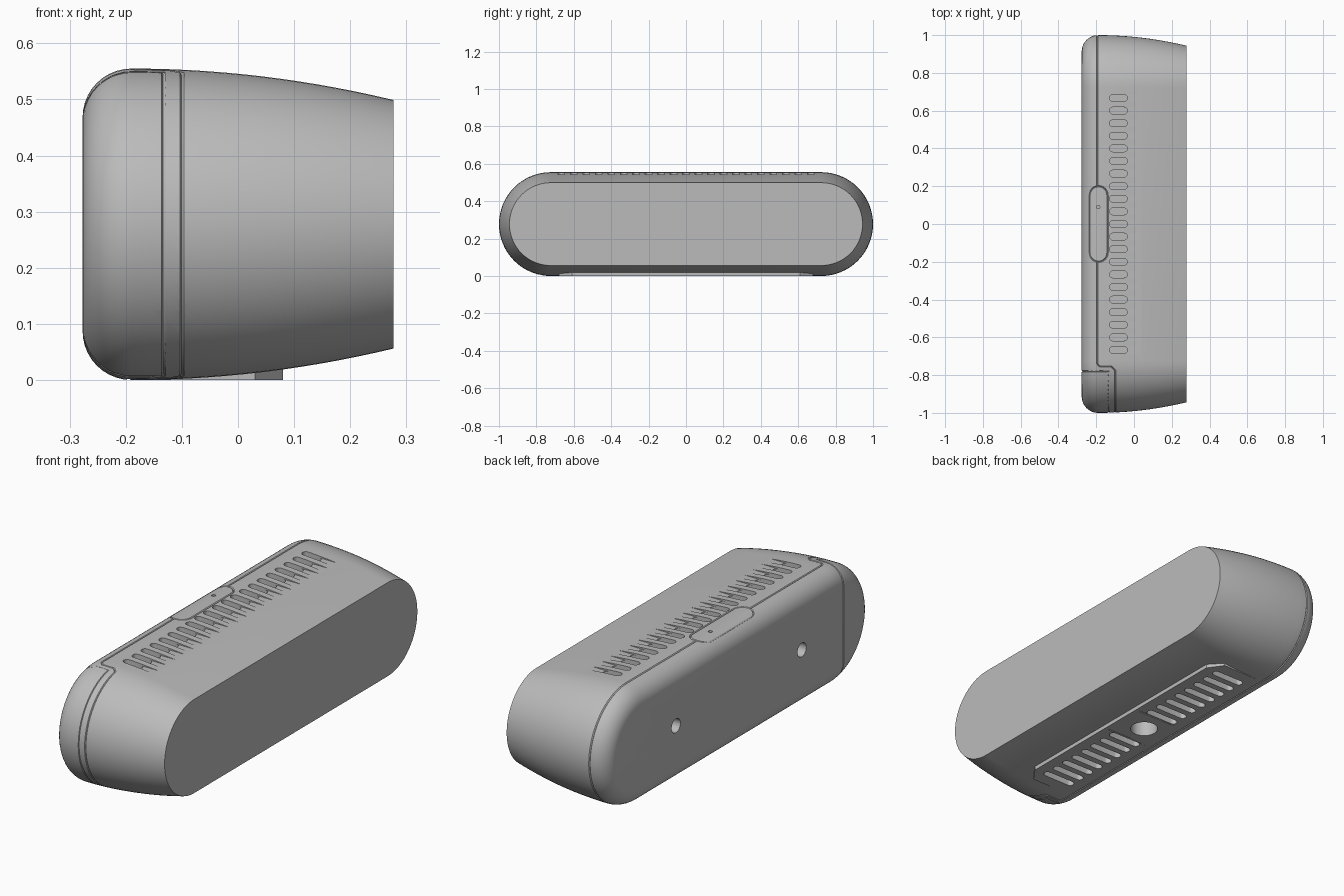
import bpy, bmesh, math
from mathutils import Vector

if "Cube" in bpy.data.objects:
    bpy.data.objects.remove(bpy.data.objects["Cube"], do_unlink=True)

R = 0.2775          # half height of the body
FLAT = 1 - R        # half length of the straight run
BACK, FRONT, SHOULDER = -0.277, 0.277, -0.19
ROUND = SHOULDER - BACK

grey = bpy.data.materials.new("light grey plastic")
grey.use_nodes = True
colour = (0.5, 0.5, 0.5, 1)
grey.diffuse_color = colour
grey.node_tree.nodes["Principled BSDF"].inputs["Base Color"].default_value = colour


def radius(x):
    """End radius of the capsule section at depth x."""
    if x < SHOULDER:
        return R - ROUND + math.sqrt(max(0, ROUND ** 2 - (SHOULDER - x) ** 2))
    return R - 0.056 * ((x - SHOULDER) / (FRONT - SHOULDER)) ** 2


def skin(x, y, side=1):
    """Point on the top (1) or bottom (-1) of the skin."""
    r, d = radius(x), max(0, abs(y) - FLAT)
    return Vector((x, y, R + side * math.sqrt(max(0, r * r - d * d))))


def arc(x, end, n=32, start=0.0):
    """Points round one capsule end, top to bottom."""
    r = radius(x)
    angles = [start + (math.pi - 2 * start) * i / n for i in range(n + 1)]
    return [Vector((x, end * (FLAT + r * math.sin(a)), R + r * math.cos(a))) for a in angles]


def make(name, bm):
    bmesh.ops.recalc_face_normals(bm, faces=bm.faces)
    mesh = bpy.data.meshes.new(name)
    bm.to_mesh(mesh)
    bm.free()
    mesh.materials.append(grey)
    ob = bpy.data.objects.new(name, mesh)
    bpy.context.collection.objects.link(ob)
    return ob


def prism(bm, outline, offset):
    """Closed solid from a planar outline pushed along offset."""
    low = [bm.verts.new(p) for p in outline]
    high = [bm.verts.new(Vector(p) + Vector(offset)) for p in outline]
    bm.faces.new(low)
    bm.faces.new(high)
    for i in range(len(low)):
        j = (i + 1) % len(low)
        bm.faces.new((low[i], low[j], high[j], high[i]))


def slot_outline(x0, x1, y, r, z, n=8):
    """Round-ended slot lying along x."""
    pts = []
    for cx, turn in ((x1 - r, -math.pi / 2), (x0 + r, math.pi / 2)):
        for i in range(n + 1):
            a = turn + math.pi * i / n
            pts.append((cx + r * math.cos(a), y + r * math.sin(a), z))
    return pts


def slots(name, x0, x1, ys, z, height):
    bm = bmesh.new()
    for y in ys:
        prism(bm, slot_outline(x0, x1, y, 0.018, z), (0, 0, height))
    return make(name, bm)


def hole(name, spots, r, axis, depth):
    bm = bmesh.new()
    for spot in spots:
        u = Vector((0, 1, 0))
        v = Vector(axis).cross(u)
        ring = [Vector(spot) + r * (u * math.cos(t) + v * math.sin(t))
                for t in (math.tau * i / 24 for i in range(24))]
        prism(bm, ring, Vector(axis) * depth)
    return make(name, bm)


def groove(name, pts, closed=True):
    """Thin tube along the skin, used to cut a seam."""
    curve = bpy.data.curves.new(name, "CURVE")
    curve.dimensions = "3D"
    curve.bevel_depth = 0.004
    curve.bevel_resolution = 0
    curve.use_fill_caps = True
    spline = curve.splines.new("POLY")
    spline.points.add(len(pts) - 1)
    for point, p in zip(spline.points, pts):
        point.co = (*p, 1)
    spline.use_cyclic_u = closed
    temp = bpy.data.objects.new(name, curve)
    bpy.context.collection.objects.link(temp)
    graph = bpy.context.evaluated_depsgraph_get()
    bm = bmesh.new()
    bm.from_mesh(bpy.data.meshes.new_from_object(temp.evaluated_get(graph)))
    bmesh.ops.remove_doubles(bm, verts=bm.verts, dist=1e-5)
    bpy.data.objects.remove(temp)
    return make(name, bm)


def cut(ob, cutter):
    bpy.context.view_layer.objects.active = ob
    mod = ob.modifiers.new("cut", "BOOLEAN")
    mod.operation, mod.solver, mod.object = "DIFFERENCE", "EXACT", cutter
    bpy.ops.object.modifier_apply(modifier=mod.name)


# Body: capsule sections lofted from the rounded back to the flat front
bm = bmesh.new()
depths = [SHOULDER - ROUND * math.cos(math.pi / 2 * i / 10) for i in range(10)]
depths += [SHOULDER + (FRONT - SHOULDER) * i / 14 for i in range(15)]
rings = []
for x in depths:
    loop = arc(x, 1) + arc(x, -1)[::-1]
    rings.append([bm.verts.new(p) for p in loop])
for a, b in zip(rings, rings[1:]):
    for i in range(len(a)):
        j = (i + 1) % len(a)
        bm.faces.new((a[i], a[j], b[j], b[i]))
bm.faces.new(rings[0])
bm.faces.new(rings[-1])
body = make("body", bm)

# Base pad: flat foot with chamfered front corners
bm = bmesh.new()
pad_half = [(-0.17, 0.68), (0.03, 0.68), (0.08, 0.61)]
outline = [(x, y, 0) for x, y in pad_half] + [(x, -y, 0) for x, y in pad_half[::-1]]
prism(bm, outline, (0, 0, 0.03))
pad = make("base_pad", bm)

# Main seam: round the shell from one end of the button to the other
SEAM, STEP = -0.195, -0.10
seam = [skin(SEAM, 0.2)] + arc(SEAM, 1) + [skin(SEAM, -0.74, -1), skin(-0.18, -0.755, -1),
        skin(-0.12, -0.755, -1), skin(STEP, -0.775, -1)]
seam += arc(STEP, -1, start=0.2)[::-1]
seam += [skin(STEP, -0.775), skin(-0.12, -0.755), skin(-0.18, -0.755),
         skin(SEAM, -0.74), skin(SEAM, -0.2)]

# End cover seam: over the back and round the near end
EDGE, COVER = -0.78, -0.133
xs = [-0.277, -0.272, -0.26, -0.245, -0.225, -0.20, -0.17, COVER]
cover = [skin(x, EDGE) for x in xs]
cover += arc(COVER, -1, start=0.22)
cover += [skin(x, EDGE, -1) for x in reversed(xs)]

# Button outline following the top skin
button = []
for end in (1, -1):
    for i in range(13):
        a = math.pi * i / 12 + (0 if end > 0 else math.pi)
        button.append(skin(-0.1875 + 0.0475 * math.cos(a), end * 0.1525 + 0.0475 * math.sin(a)))

PITCH = 0.0667
top_rows = [PITCH * (i - 10) for i in range(21)]
base_rows = [y for y in top_rows if 0.12 < abs(y) < 0.65]

cutters = [
    groove("main_seam_cutter", seam, False),
    groove("cover_seam_cutter", cover),
    groove("button_cutter", button),
    slots("vent_cutter", -0.13, 0.1, top_rows, 0.542, 0.1),
    slots("vent_pocket_cutter", -0.13, -0.035, top_rows, 0.525, 0.1),
    hole("microphone_cutter", [(-0.19, 0.09, 0.54)], 0.009, (0, 0, 1), 0.1),
    hole("wall_mount_cutter", [(-0.3, y, R) for y in (0.47, -0.47)], 0.033, (1, 0, 0), 0.08),
]
base_cutters = [
    slots("base_vent_cutter", -0.14, 0.03, base_rows, -0.05, 0.085),
    hole("tripod_cutter", [(-0.06, 0, -0.05)], 0.062, (0, 0, 1), 0.13),
]
for cutter in cutters + base_cutters:
    cut(body, cutter)
for cutter in base_cutters:
    cut(pad, cutter)
for cutter in cutters + base_cutters:
    bpy.data.objects.remove(cutter, do_unlink=True)

# Shallow joint lines either side of the tripod hole
for y in (0.11, -0.11):
    bm = bmesh.new()
    prism(bm, [(-0.16, y - 0.003, -0.01), (0.06, y - 0.003, -0.01),
               (0.06, y + 0.003, -0.01), (-0.16, y + 0.003, -0.01)], (0, 0, 0.014))
    line = make("joint_cutter", bm)
    cut(pad, line)
    bpy.data.objects.remove(line, do_unlink=True)

# Smooth shading with sharp rims
for ob in (body, pad):
    bpy.ops.object.select_all(action="DESELECT")
    ob.select_set(True)
    bpy.context.view_layer.objects.active = ob
    bpy.ops.object.shade_smooth_by_angle(angle=math.radians(30))
